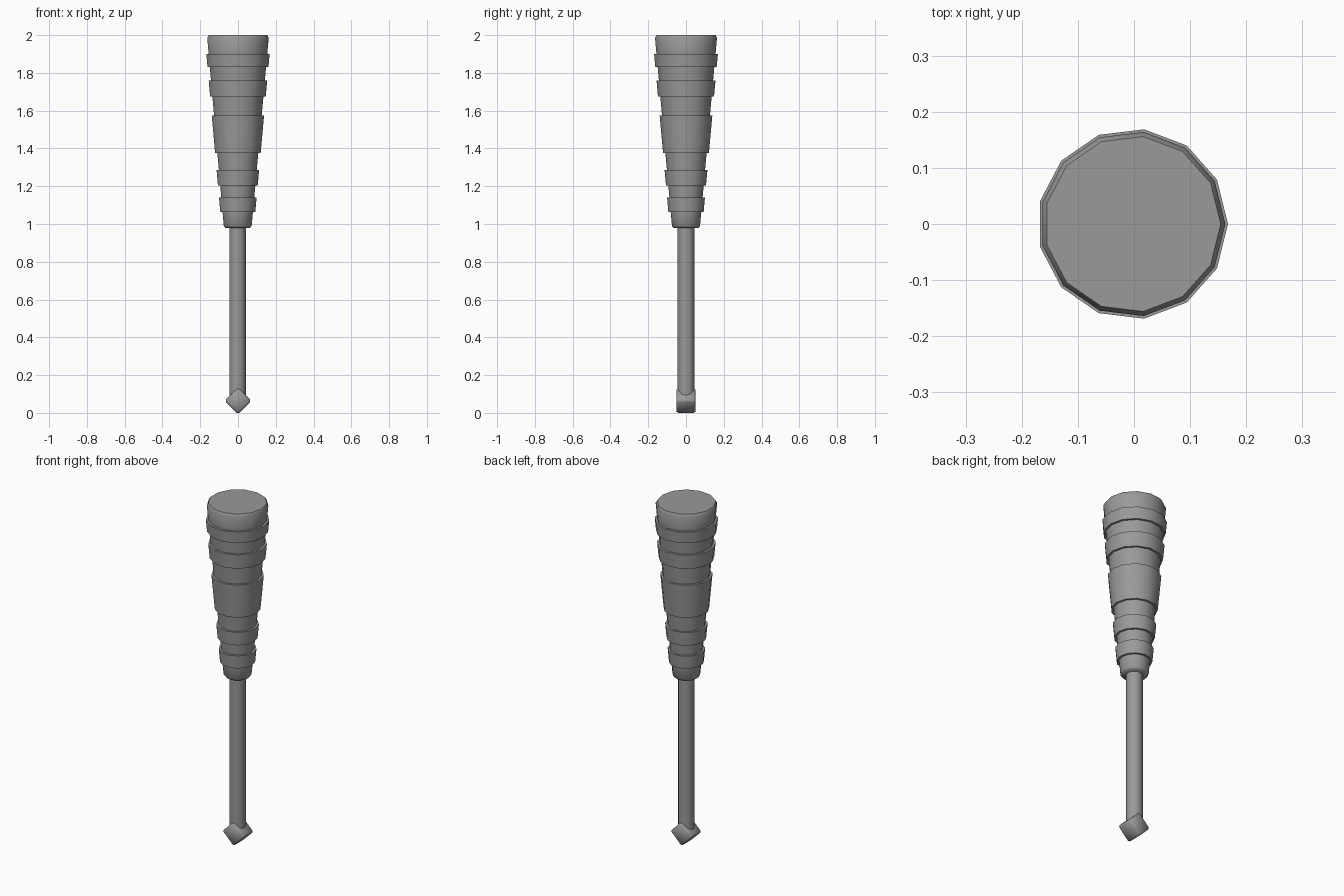
import bpy, bmesh, math
from mathutils import Matrix

if "Cube" in bpy.data.objects:
    bpy.data.objects.remove(bpy.data.objects["Cube"])

SIDES = 13
AXIS_X = -0.0025   # centres the odd-sided outline on x = 0

grey = bpy.data.materials.new("dark_grey")
grey.diffuse_color = (0.32, 0.32, 0.32, 1)
grey.use_nodes = True
grey.node_tree.nodes["Principled BSDF"].inputs["Base Color"].default_value = grey.diffuse_color


def finish(name, bm):
    """Turn a bmesh into a named, shaded object."""
    me = bpy.data.meshes.new(name)
    bm.to_mesh(me)
    bm.free()
    me.materials.append(grey)
    ob = bpy.data.objects.new(name, me)
    bpy.context.collection.objects.link(ob)
    for o in bpy.context.selected_objects:
        o.select_set(False)
    bpy.context.view_layer.objects.active = ob
    ob.select_set(True)
    bpy.ops.object.shade_smooth_by_angle(angle=math.radians(60))
    return ob


def lathe(name, profile):
    """Closed solid of revolution from (radius, z) points, bottom to top."""
    bm = bmesh.new()
    step = 2 * math.pi / SIDES
    rings = [[bm.verts.new((AXIS_X + r * math.cos(step * i), r * math.sin(step * i), z))
              for i in range(SIDES)] for r, z in profile]
    for a, b in zip(rings, rings[1:]):
        for i in range(SIDES):
            j = (i + 1) % SIDES
            bm.faces.new((a[i], a[j], b[j], b[i]))
    bm.faces.new(rings[0][::-1])
    bm.faces.new(rings[-1])
    return finish(name, bm)


def body_radius(z):
    return 0.074 + 0.0925 * (z - 0.98) / 1.02


# Tapered grip with raised bands
bands = [(1.063, 1.14), (1.205, 1.285), (1.375, 1.575), (1.675, 1.76), (1.832, 1.90)]
profile = [(0.067, 0.98), (body_radius(0.99), 0.99)]
for lo, hi in bands:
    profile += [(body_radius(lo), lo), (body_radius(lo) + 0.0125, lo),
                (body_radius(hi) + 0.0125, hi), (body_radius(hi), hi)]
profile += [(body_radius(1.985), 1.985), (0.157, 2.0)]
lathe("grip", profile)

# Thin shaft
lathe("shaft", [(0.044, 0.06), (0.044, 1.0)])

# Bevelled cube tip standing on its edge
bm = bmesh.new()
bmesh.ops.create_cube(bm, size=0.1)
bmesh.ops.bevel(bm, geom=bm.edges[:], offset=0.009, segments=1,
                affect='EDGES', profile=0.5)
bm.transform(Matrix.Translation((0, 0, 0.0645)) @ Matrix.Rotation(math.pi / 4, 4, 'Y'))
finish("tip", bm)
